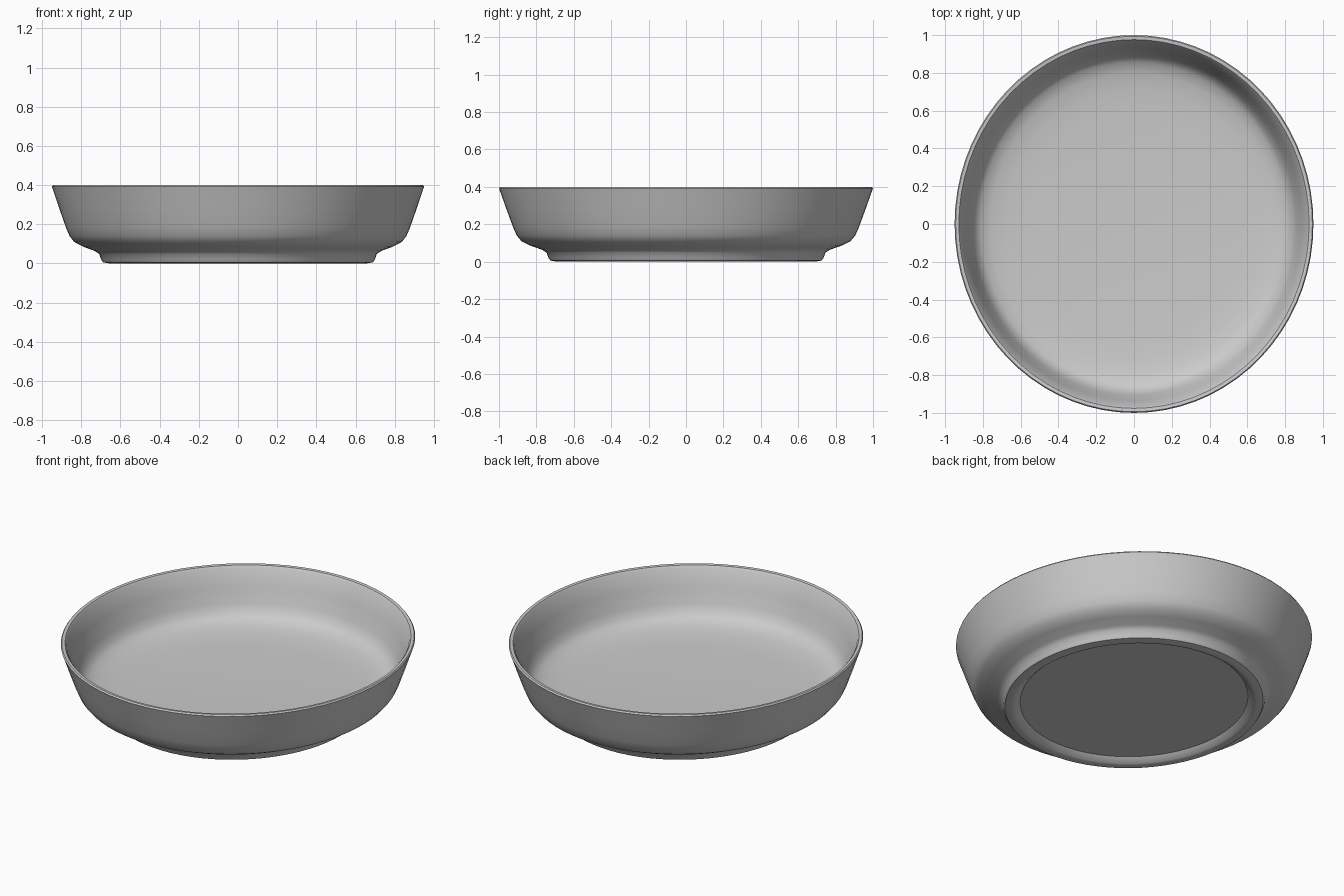
import bpy, bmesh, math

if "Cube" in bpy.data.objects:
    bpy.data.objects.remove(bpy.data.objects["Cube"])

SEGMENTS = 72
X_SCALE = 0.95  # dish is slightly oval

# Half cross-section (radius, height): underside centre -> foot ring -> wall -> rim -> inner floor
profile = [
    (0.0, 0.03), (0.64, 0.03), (0.67, 0.004), (0.69, 0.0), (0.725, 0.006),
    (0.735, 0.02), (0.745, 0.048), (0.77, 0.064), (0.83, 0.085), (0.88, 0.11),
    (0.905, 0.14), (0.925, 0.185), (0.96, 0.28), (0.99, 0.365),
    (1.0, 0.392), (0.994, 0.4), (0.976, 0.398), (0.966, 0.385),
    (0.935, 0.29), (0.905, 0.2), (0.885, 0.157), (0.855, 0.13),
    (0.80, 0.112), (0.72, 0.10), (0.60, 0.092), (0.0, 0.088),
]

# Dish body, turned around the vertical axis
bm = bmesh.new()
verts = [bm.verts.new((0, r, z)) for r, z in profile]
edges = [bm.edges.new(pair) for pair in zip(verts, verts[1:])]
bmesh.ops.spin(bm, geom=verts + edges, cent=(0, 0, 0), axis=(0, 0, 1),
               angle=2 * math.pi, steps=SEGMENTS, use_duplicate=False)
bmesh.ops.remove_doubles(bm, verts=bm.verts, dist=0.0005)
bmesh.ops.scale(bm, vec=(X_SCALE, 1, 1), verts=bm.verts)
bmesh.ops.recalc_face_normals(bm, faces=bm.faces)

mesh = bpy.data.meshes.new("shallow_dish")
bm.to_mesh(mesh)
bm.free()
dish = bpy.data.objects.new("shallow_dish", mesh)
bpy.context.collection.objects.link(dish)

# Smooth glaze with crisp foot and rim edges
bpy.context.view_layer.objects.active = dish
dish.select_set(True)
bpy.ops.object.shade_smooth_by_angle(angle=math.radians(40))
